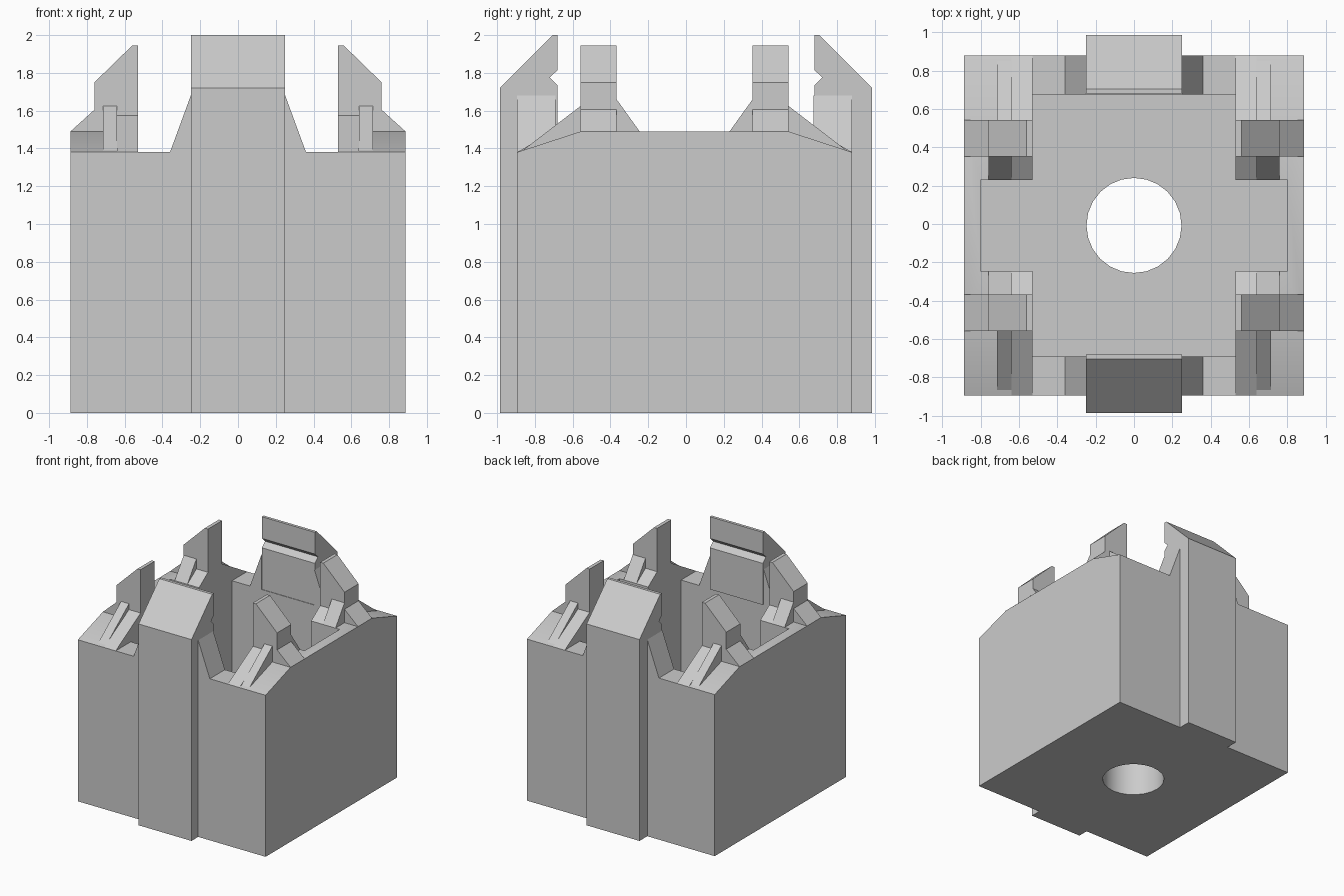
import bpy, bmesh
from mathutils import Vector

cube = bpy.data.objects.get("Cube")
if cube:
    bpy.data.objects.remove(cube, do_unlink=True)

grey = bpy.data.materials.new("light grey plastic")
grey.use_nodes = True
grey.diffuse_color = (0.6, 0.6, 0.6, 1)
grey.node_tree.nodes["Principled BSDF"].inputs["Base Color"].default_value = grey.diffuse_color

CY = -0.0075  # the housing sits slightly off the clip centre


def prism(name, axis, profile, lo, hi, sx=1, sy=1, cy=CY):
    """Extrude a 2D profile along an axis, optionally mirrored in x and y."""
    def place(p, d):
        a, b = p
        x, y, z = {"x": (d, a, b), "y": (a, d, b), "z": (a, b, d)}[axis]
        return Vector((x * sx, y * sy + cy, z))
    bm = bmesh.new()
    low = [bm.verts.new(place(p, lo)) for p in profile]
    high = [bm.verts.new(place(p, hi)) for p in profile]
    bm.faces.new(low)
    bm.faces.new(high)
    n = len(profile)
    for i in range(n):
        j = (i + 1) % n
        bm.faces.new((low[i], low[j], high[j], high[i]))
    bmesh.ops.recalc_face_normals(bm, faces=bm.faces)
    mesh = bpy.data.meshes.new(name)
    bm.to_mesh(mesh)
    bm.free()
    mesh.materials.append(grey)
    ob = bpy.data.objects.new(name, mesh)
    bpy.context.collection.objects.link(ob)
    return ob


def rect(a, b):
    return [(-a, -b), (a, -b), (a, b), (-a, b)]


def cut(target, cutter):
    bpy.context.view_layer.objects.active = target
    mod = target.modifiers.new("cut", "BOOLEAN")
    mod.operation = "DIFFERENCE"
    mod.solver = "EXACT"
    mod.object = cutter
    bpy.ops.object.modifier_apply(modifier=mod.name)
    bpy.data.objects.remove(cutter, do_unlink=True)


# Housing with side walls that slope down toward the corners
W, TOP, FLOOR = 0.887, 1.38, 0.4
SIDE = 1.49
housing = prism("housing", "x", [(-W, 0), (W, 0), (W, TOP), (0.55, SIDE),
                                 (-0.55, SIDE), (-W, TOP)], -W, W)
# Lower front and back walls, then the cross-shaped cavity
cut(housing, prism("wall_cutter", "z", rect(0.53, 1.2), TOP, 2.2))
cross = [(0.53, -0.683), (0.53, -0.238), (0.8, -0.238), (0.8, 0.238), (0.53, 0.238), (0.53, 0.683)]
cross += [(-x, -y) for x, y in cross]
cut(housing, prism("cavity_cutter", "z", cross, FLOOR, 2.3))

# Round hole through the floor
bpy.ops.mesh.primitive_cylinder_add(vertices=24, radius=0.248, depth=2, location=(0, CY, 0))
cut(housing, bpy.context.object)
for p in housing.data.polygons:
    p.use_smooth = False
bpy.ops.object.select_all(action="DESELECT")
housing.select_set(True)
bpy.context.view_layer.objects.active = housing
bpy.ops.object.shade_smooth_by_angle(angle=0.4)

# Large snap clips with a notch on the inner side
clip = [(0.8, 0), (0.985, 0), (0.985, 1.72), (0.705, 2), (0.68, 2), (0.68, 1.815),
        (0.722, 1.775), (0.68, 1.735), (0.68, TOP), (0.8, TOP)]
for sy, end in ((-1, "front"), (1, "back")):
    prism(f"{end}_clip", "x", clip, -0.25, 0.25, sy=sy, cy=0)
    for sx, side in ((-1, "right"), (1, "left")):
        tag = f"{end}_{side}"
        # Gusset beside the large clip
        prism(f"{tag}_clip_gusset", "y", [(0.25, TOP), (0.36, TOP), (0.25, 1.68)],
              0.683, W, sx, sy)
        # Hooked side tab
        prism(f"{tag}_tab", "y", [(0.53, TOP), (W, TOP), (W, SIDE), (0.76, 1.605),
                                  (0.76, 1.75), (0.56, 1.945), (0.53, 1.945)],
              0.36, 0.55, sx, sy)
        # Ramp and rib bracing the tab from the corner
        prism(f"{tag}_ramp", "x", [(0.55, TOP), (W, TOP), (0.55, 1.575)],
              0.53, 0.64, sx, sy)
        prism(f"{tag}_rib", "x", [(0.55, TOP), (0.87, TOP), (0.55, 1.625)],
              0.64, 0.715, sx, sy)
        # Braces on the inner side of the tab
        prism(f"{tag}_inner_rib", "x", [(0.238, TOP), (0.36, TOP), (0.36, 1.66), (0.238, SIDE)],
              0.64, 0.76, sx, sy)
        prism(f"{tag}_inner_ramp", "x", [(0.238, TOP), (0.36, TOP), (0.36, 1.575), (0.238, SIDE)],
              0.53, 0.64, sx, sy)
